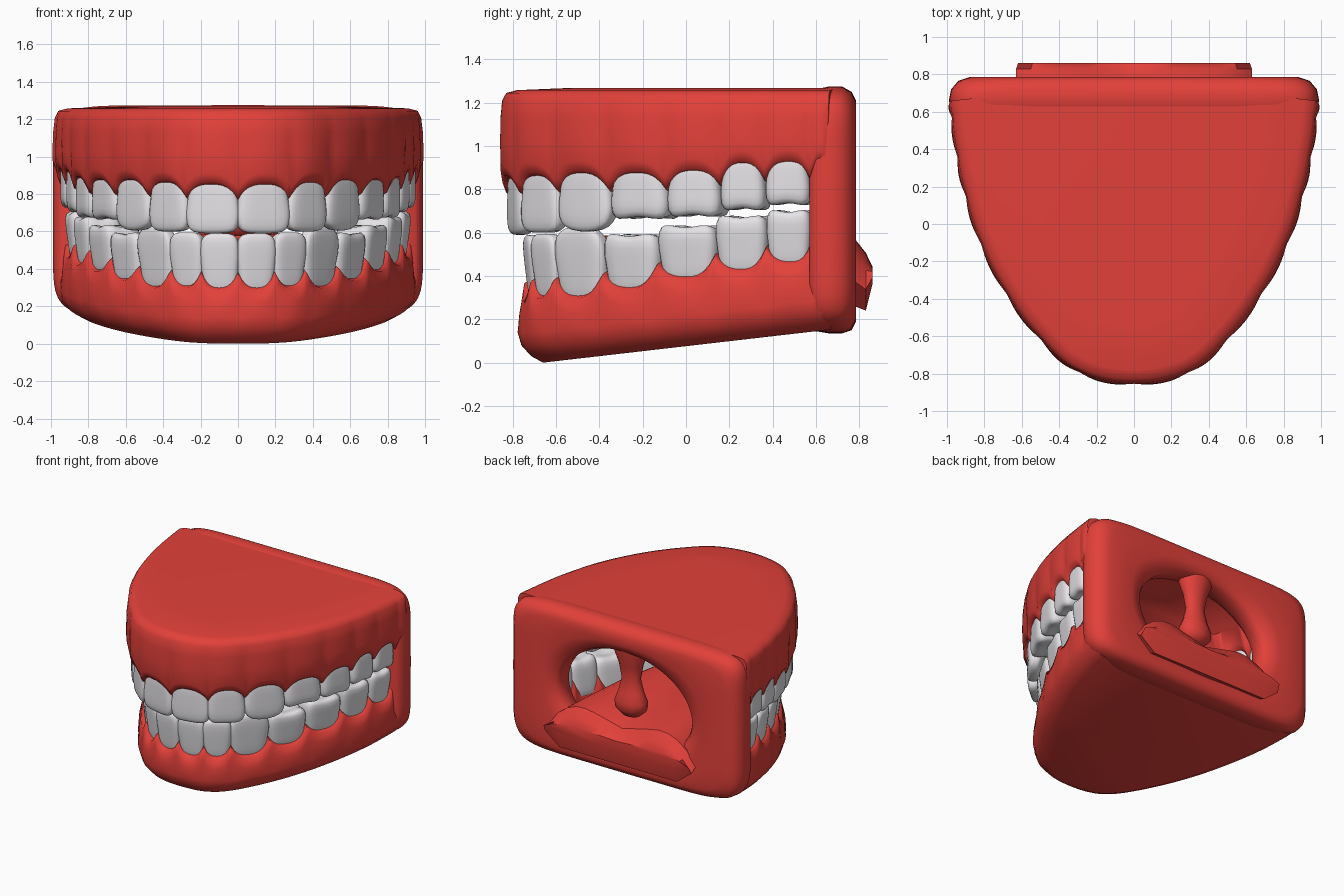
import bpy, bmesh, math
from mathutils import Vector

cube = bpy.data.objects.get("Cube")
if cube:
    bpy.data.objects.remove(cube, do_unlink=True)


def material(name, color):
    m = bpy.data.materials.new(name)
    m.use_nodes = True
    m.diffuse_color = (*color, 1)
    m.node_tree.nodes["Principled BSDF"].inputs["Base Color"].default_value = (*color, 1)
    return m


GUM = material("gum red", (0.77, 0.052, 0.042))
ENAMEL = material("tooth white", (0.81, 0.79, 0.82))


def finish(bm, name, mat, angle=50):
    bmesh.ops.recalc_face_normals(bm, faces=bm.faces)
    mesh = bpy.data.meshes.new(name)
    bm.to_mesh(mesh)
    bm.free()
    mesh.materials.append(mat)
    ob = bpy.data.objects.new(name, mesh)
    bpy.context.collection.objects.link(ob)
    bpy.ops.object.select_all(action='DESELECT')
    ob.select_set(True)
    bpy.context.view_layer.objects.active = ob
    bpy.ops.object.shade_smooth_by_angle(angle=math.radians(angle))


def loft(rings, name, mat, wrap=False, horseshoe=False, angle=75):
    """Skin equally long rings; a horseshoe is open at the back and closed by one arch face."""
    bm = bmesh.new()
    vs = [[bm.verts.new(p) for p in r] for r in rings]
    n = len(vs[0])
    for k in range(len(vs) if wrap else len(vs) - 1):
        a, b = vs[k], vs[(k + 1) % len(vs)]
        for i in range(n - 1 if horseshoe else n):
            j = (i + 1) % n
            bm.faces.new((a[i], a[j], b[j], b[i]))
    if not wrap:
        bm.faces.new(vs[0])
        bm.faces.new(vs[-1])
    if horseshoe:
        bm.faces.new([r[0] for r in vs] + [r[-1] for r in reversed(vs)])
    finish(bm, name, mat, angle)


def catmull(pts, k, t):
    p0, p1, p2, p3 = pts[k - 1], pts[k], pts[k + 1], pts[k + 2]
    return 0.5 * (2 * p1 + (p2 - p0) * t + (2 * p0 - 5 * p1 + 4 * p2 - p3) * t * t
                  + (3 * p1 - p0 - 3 * p2 + p3) * t ** 3)


STEPS = 10


def arch_path(bounds, necks, sign):
    """Samples of (position, inward normal, gum line z, u across the tooth), right to left."""
    pts = [Vector((-bounds[1][0], bounds[1][1]))] + [Vector(b) for b in bounds]
    pts.append(2 * pts[-1] - pts[-2])
    half = []
    cells = len(bounds) - 1
    for k in range(cells):
        for s in range(STEPS + (k == cells - 1)):
            t = s / STEPS
            u = 2 * t - 1
            here = necks[min(k, 6)]
            other = necks[max(0, min(6, k + (1 if u > 0 else -1)))]
            edge = (here + other) / 2 - sign * 0.08
            z = here + (edge - here) * abs(u) ** 2.6
            p = catmull(pts, k + 1, t)
            d = (catmull(pts, k + 1, t + 0.01) - catmull(pts, k + 1, t - 0.01)).normalized()
            half.append((p, Vector((-d.y, d.x)), z, u))
    mirror = [(Vector((-p.x, p.y)), Vector((-n.x, n.y)), z, u) for p, n, z, u in half[:0:-1]]
    return mirror + half


def gum_ring(path, offset, height, ripple=0.0):
    ring = []
    for p, n, z, u in path:
        q = p + n * (offset + ripple * u * u)
        ring.append((q.x, q.y, height(q.y, z)))
    return ring


def tooth(name, bounds, k, side, neck, tip, lean):
    """Rounded block that tapers to the root; molars get cusps."""
    molar = k > 2
    depth = 0.22 if molar else 0.15
    a, b = Vector(bounds[k]), Vector(bounds[k + 1])
    w = (b - a).length
    along = (b - a) / w
    inward = Vector((-along.y, along.x))
    up = 1 if tip > neck else -1
    root = neck - up * 0.06
    half_h = abs(tip - root) / 2
    mid = (a + b) / 2 + inward * (depth / 2 + 0.002)
    bm = bmesh.new()
    bmesh.ops.create_cube(bm, size=2)
    bmesh.ops.subdivide_edges(bm, edges=bm.edges, cuts=7, use_grid_fill=True)
    power = 5 if molar else 4.5
    for v in bm.verts:
        c = v.co
        c /= sum(abs(x) ** power for x in c) ** (1 / power)
        x, y, z = c
        crown = (z + 1) / 2
        width = 0.84 + 0.16 * min(1, crown * 1.6)
        thick = 1.0 if molar else 1.0 - 0.55 * max(0, crown - 0.25)
        if molar and z > 0:
            z -= z * (0.065 * math.cos(x * math.pi) + 0.16 * (1 - abs(y)) + 0.05)
        if k == 2 and z > 0:
            z -= 0.16 * z * x * x
        y = -1 + (y + 1) * thick
        p = mid + along * (x * w * 0.5 * width) + inward * (y * depth / 2 + lean * (1 - crown))
        v.co = (p.x * side, p.y, root + up * (z + 1) * half_h)
    finish(bm, name, ENAMEL, 60)


# Tooth boundaries along each half arch, gum line and biting edge per tooth
UPPER = [(0, -.84), (.285, -.78), (.49, -.605), (.67, -.365), (.805, -.1),
         (.885, .15), (.93, .36), (.96, .57), (.97, .66)]
LOWER = [(0, -.77), (.21, -.74), (.385, -.63), (.565, -.405), (.715, -.15),
         (.83, .12), (.905, .36), (.945, .57), (.955, .66)]
UP_NECK, UP_TIP = (.85, .86, .87, .87, .88, .915, .92), (.59, .6, .605, .645, .655, .685, .71)
LOW_NECK, LOW_TIP = (.3, .31, .31, .35, .4, .435, .47), (.59, .595, .63, .615, .655, .7, .725)

for label, bounds, necks, tips, lean in (("upper", UPPER, UP_NECK, UP_TIP, 0),
                                         ("lower", LOWER, LOW_NECK, LOW_TIP, .04)):
    for side, sname in ((1, "left"), (-1, "right")):
        for k in range(7):
            kind = "incisor" if k < 2 else "canine" if k == 2 else "molar"
            tooth(f"{label}_{sname}_{kind}_{k + 1}", bounds, k, side, necks[k], tips[k], lean)

# Upper gum with palate
path = arch_path(UPPER, UP_NECK, 1)
loft([gum_ring(path, .3, lambda y, z: 1.268),
      gum_ring(path, .06, lambda y, z: 1.258),
      gum_ring(path, .01, lambda y, z: 1.245),
      gum_ring(path, -.012, lambda y, z: 1.21, .004),
      gum_ring(path, -.022, lambda y, z: 1.13, .008),
      gum_ring(path, -.026, lambda y, z: 1.02, .015),
      gum_ring(path, -.025, lambda y, z: z + .06, .018),
      gum_ring(path, -.01, lambda y, z: z + .015, .02),
      gum_ring(path, .025, lambda y, z: z, .008),
      gum_ring(path, .2, lambda y, z: z),
      gum_ring(path, .26, lambda y, z: z + .06),
      gum_ring(path, .3, lambda y, z: 1.08)], "upper_gum", GUM, horseshoe=True)


# Lower gum with mouth floor; its underside slopes up to the back
def base(y):
    return max(0, (y + .66) * .115)


path = arch_path(LOWER, LOW_NECK, -1)
loft([gum_ring(path, .11, lambda y, z: base(y)),
      gum_ring(path, .055, lambda y, z: base(y) + .03),
      gum_ring(path, .01, lambda y, z: base(y) + .08),
      gum_ring(path, -.01, lambda y, z: base(y) + .14, .005),
      gum_ring(path, -.004, lambda y, z: z - .08, .018),
      gum_ring(path, .013, lambda y, z: z - .015, .01),
      gum_ring(path, .05, lambda y, z: z, -.01),
      gum_ring(path, .2, lambda y, z: z + .05),
      gum_ring(path, .25, lambda y, z: z),
      gum_ring(path, .28, lambda y, z: base(y) + .12)], "lower_gum", GUM, horseshoe=True)


# Back wall with the throat opening
def wall_ring(y, rx, low, high, square):
    ring, mid = [], (low + high) / 2
    for i in range(80):
        c, s = math.cos(i * math.tau / 80), math.sin(i * math.tau / 80)
        e = 2 / (square if s > 0 else max(2, square * .85))
        ring.append((math.copysign(abs(c) ** e, c) * rx, y,
                     mid + math.copysign(abs(s) ** e, s) * (high - low) / 2))
    return ring


loft([wall_ring(.57, .945, .16, 1.24, 9), wall_ring(.6, .975, .145, 1.262, 9),
      wall_ring(.66, .99, .135, 1.275, 9), wall_ring(.72, .978, .135, 1.275, 9),
      wall_ring(.765, .94, .15, 1.25, 9), wall_ring(.785, .88, .19, 1.21, 7),
      wall_ring(.785, .68, .24, 1.14, 2.6), wall_ring(.765, .59, .28, 1.09, 2),
      wall_ring(.72, .56, .3, 1.07, 2), wall_ring(.62, .57, .3, 1.07, 2),
      wall_ring(.57, .64, .25, 1.1, 2)], "throat_wall", GUM, wrap=True)

# Tongue, lofted front to back with a middle groove that deepens at the root
rings = []
for y, half, top, low, groove in (
        (-.58, .2, .5, .25, 0), (-.5, .3, .59, .2, .05), (-.2, .46, .6, .2, .08),
        (.2, .57, .6, .2, .1), (.6, .61, .6, .22, .2), (.78, .63, .585, .26, .4),
        (.83, .63, .52, .24, .45), (.86, .62, .45, .36, .3)):
    ring = []
    for i in range(17):
        u = i / 8 - 1
        dome = (1 - abs(u) ** 5) * (1 - groove * max(0, 1 - abs(u) / .55))
        ring.append((u * half, y, low + (top - low) * (.35 + .65 * dome)))
    ring += [(u * half, y, low) for u in (.8, .3, -.3, -.8)]
    rings.append(ring)
loft(rings, "tongue", GUM, angle=35)

# Uvula hanging from the top of the opening
loft([[(r * math.cos(a * math.tau / 12), .67 + r * .7 * math.sin(a * math.tau / 12), z)
       for a in range(12)]
      for z, r in ((1.14, .14), (1.05, .13), (.96, .095), (.85, .075), (.75, .1),
                   (.68, .13), (.62, .125), (.57, .07))], "uvula", GUM)
